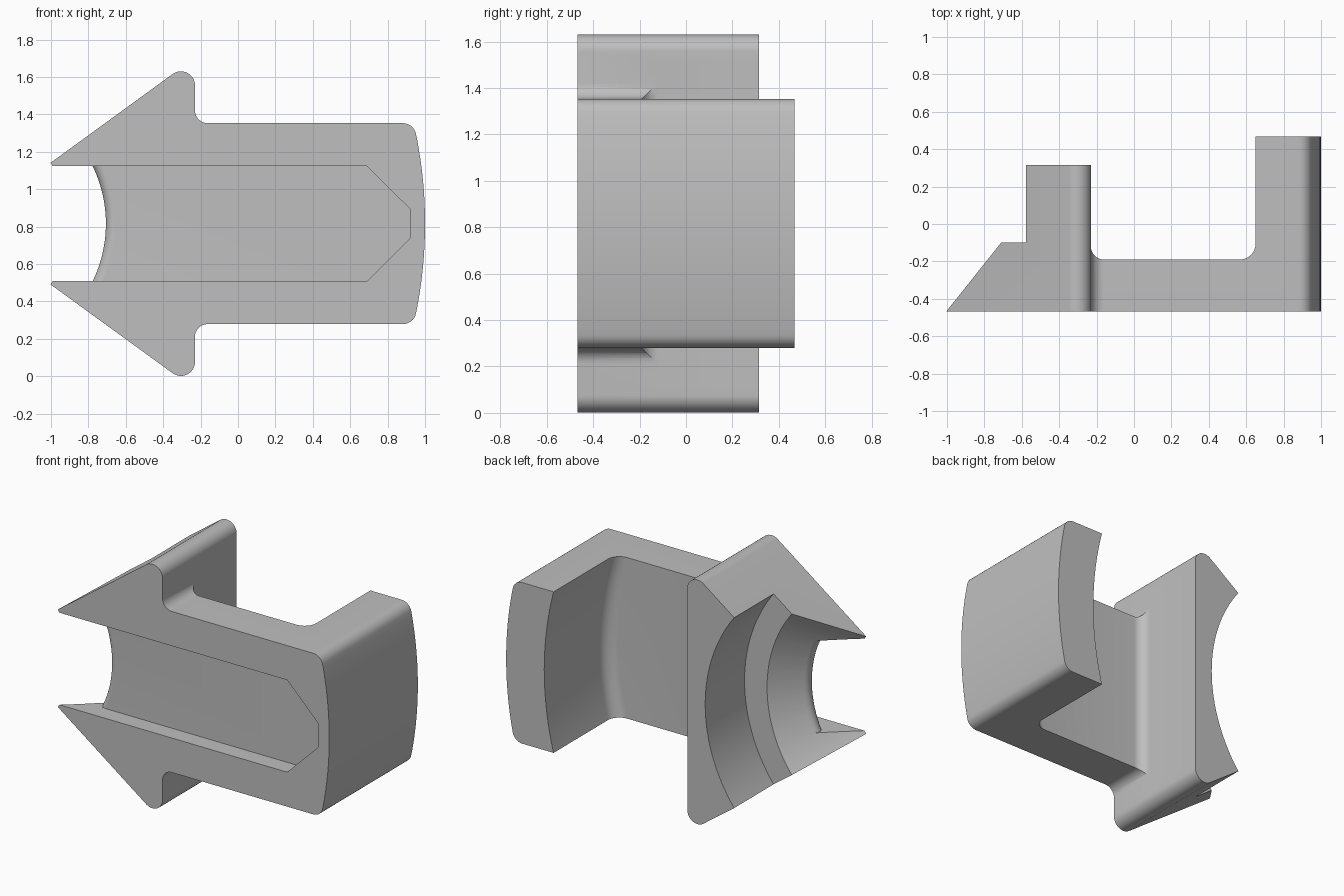
import bpy, bmesh, math
from mathutils import Vector

if "Cube" in bpy.data.objects:
    bpy.data.objects.remove(bpy.data.objects["Cube"])

MID = 0.816                  # height of the mirror plane
AX = -1.41                   # x of the axis shared by all the arcs
FRONT, BACK = -0.467, 0.467

grey = bpy.data.materials.new("plain grey")
grey.diffuse_color = (0.52, 0.52, 0.52, 1)
grey.use_nodes = True
grey.node_tree.nodes["Principled BSDF"].inputs["Base Color"].default_value = grey.diffuse_color


def make(name, verts, faces):
    me = bpy.data.meshes.new(name)
    bm = bmesh.new()
    vs = [bm.verts.new(v) for v in verts]
    for f in faces:
        bm.faces.new([vs[i] for i in f])
    bmesh.ops.recalc_face_normals(bm, faces=bm.faces[:])
    bm.to_mesh(me)
    bm.free()
    ob = bpy.data.objects.new(name, me)
    bpy.context.collection.objects.link(ob)
    return ob


def loft(name, rings, closed=False):
    """Skin equal rings of points; cap the ends unless closed."""
    n, m = len(rings[0]), len(rings)
    verts = [p for r in rings for p in r]
    faces = []
    for k in range(m if closed else m - 1):
        a, b = k * n, (k + 1) % m * n
        faces += [(a + i, a + (i + 1) % n, b + (i + 1) % n, b + i) for i in range(n)]
    if not closed:
        faces += [tuple(range(n)), tuple(range((m - 1) * n, m * n))]
    return make(name, verts, faces)


def prism(name, pts, y0, y1):
    return loft(name, [[(x, y, MID + z) for x, z in pts] for y in (y0, y1)])


def revolve(name, prof, a0, a1, steps):
    """Sweep a (radius, y) profile about the shared axis."""
    full = a1 - a0 >= 360
    rings = []
    for k in range(steps if full else steps + 1):
        a = math.radians(a0 + (a1 - a0) * k / steps)
        rings.append([(AX + r * math.cos(a), y, MID + r * math.sin(a)) for r, y in prof])
    return loft(name, rings, full)


def rounded(p, c, n, r, steps=8):
    """Arc of radius r replacing the corner c between p and n."""
    p, c, n = Vector(p), Vector(c), Vector(n)
    u, v = (p - c).normalized(), (n - c).normalized()
    half = u.angle(v) / 2
    o = c + (u + v).normalized() * r / math.sin(half)
    s, e = c + u * r / math.tan(half) - o, c + v * r / math.tan(half) - o
    ang = s.angle(e)
    return [tuple(o + (s * math.sin(ang * (1 - t)) + e * math.sin(ang * t)) / math.sin(ang))
            for t in [i / steps for i in range(steps + 1)]]


def boolean(ob, cutter, op='DIFFERENCE'):
    m = ob.modifiers.new("cut", 'BOOLEAN')
    m.operation, m.solver, m.object = op, 'EXACT', cutter
    bpy.context.view_layer.objects.active = ob
    bpy.ops.object.modifier_apply(modifier=m.name)
    bpy.data.objects.remove(cutter)


def arc_x(r, z):
    return AX + math.sqrt(r * r - z * z)


# Body: arrow head, bar and curved end in one mirrored outline
tip, apex = (-1.0245, 0.309), (-0.23, 0.8865)
notch, corner = (-0.23, 0.537), (arc_x(2.41, 0.537), 0.537)
end = [(arc_x(2.41, z), z) for z in [0.45 - 0.045 * i for i in range(10)]]
upper = [tip] + rounded(tip, apex, notch, 0.075, 12) \
    + rounded(apex, notch, corner, 0.068) \
    + rounded(notch, corner, end[0], 0.07) + end
lower = [(x, -z) for x, z in reversed(upper)]
body = prism("clip_body", upper + [(1.0, 0)] + lower, FRONT, BACK)

# Gap behind the bar, with rounded inner corners and a curved end wall
FLOOR = -0.19
rings = []
for i in range(41):
    z = -1 + i * 0.05
    xr = arc_x(2.129, z)
    prof = [(-0.2305, 0.7)] + rounded((-0.2305, 0.7), (-0.2305, FLOOR), (xr, FLOOR), 0.07) \
        + rounded((-0.2305, FLOOR), (xr, FLOOR), (xr, 0.7), 0.085) + [(xr, 0.7)]
    rings.append([(x, y, MID + z) for x, y in prof])
boolean(body, loft("gap_cutter", rings))

# Head is shorter than the end block
boolean(body, prism("head_cutter", [(-2, -1), (0, -1), (0, 1), (-2, 1)], 0.315, 0.9))

# Stepped conical bite in the head
bite = [(0.001, -0.5), (0.488, -0.5), (0.882, -0.1), (1.048, -0.1), (1.048, 0.6), (0.001, 0.6)]
boolean(body, revolve("bite_cutter", bite, 0, 360, 144))

# Shallow pointed slot in the front
SLOT = -0.352
slot = [(-1.3, -0.307), (0.69, -0.307), (0.92, -0.078), (0.92, 0.078), (0.69, 0.307), (-1.3, 0.307)]
boolean(body, prism("slot_cutter", slot, -0.7, SLOT))

# Rounded lip where the slot floor meets the bite
R = 0.05
cr, cy = 0.633 + R / math.tan(math.radians(22.5)), SLOT + R
lip = [(cr, SLOT - 0.02)]
for i in range(13):
    a = math.radians(270 - 135 * i / 12)
    lip.append((cr + R * math.cos(a), cy + R * math.sin(a)))
lip += [(0.5, lip[-1][1]), (0.5, SLOT - 0.02)]
lip_cutter = revolve("lip_cutter", lip, -45, 45, 36)
boolean(lip_cutter, prism("lip_limit", [(-2, -0.3068), (0, -0.3068), (0, 0.3068), (-2, 0.3068)], -1, 1),
        'INTERSECT')
boolean(body, lip_cutter)

# Finish
body.data.materials.clear()
body.data.materials.append(grey)
for p in body.data.polygons:
    p.material_index = 0
bpy.ops.object.select_all(action='DESELECT')
body.select_set(True)
bpy.context.view_layer.objects.active = body
bpy.ops.object.shade_smooth_by_angle(angle=math.radians(30))
